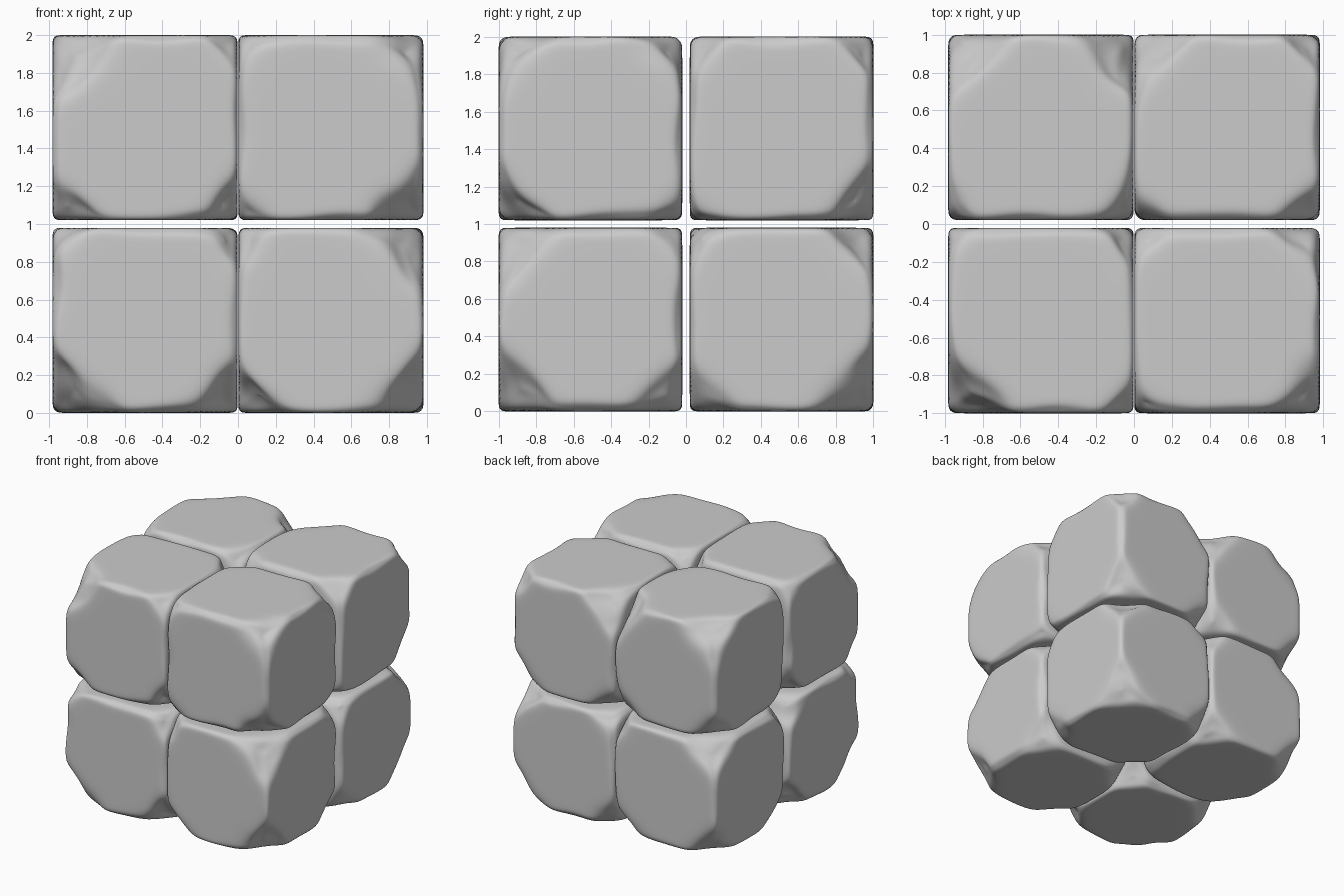
import bpy, bmesh, math
from mathutils import Vector, noise

if "Cube" in bpy.data.objects:
    bpy.data.objects.remove(bpy.data.objects["Cube"])

H = 0.49          # half size of a stone
R = 0.03          # edge rounding
SIGNS = [(x, y, z) for x in (-1, 1) for y in (-1, 1) for z in (-1, 1)]
EDGES = [Vector(s) for a in (-1, 1) for b in (-1, 1)
         for s in ((a, b, 0), (a, 0, b), (0, a, b))]

# Wear at each stone's eight corners (same sign order as SIGNS), as length along the edge
WEAR = [
    (.30, .15, .26, .20, .25, .15, .20, .15),
    (.20, .30, .20, .14, .20, .15, .20, .18),
    (.23, .15, .23, .25, .18, .15, .23, .15),
    (.18, .14, .20, .28, .15, .18, .20, .28),
    (.22, .15, .20, .15, .28, .28, .22, .15),
    (.14, .15, .15, .14, .26, .25, .14, .22),
    (.22, .15, .20, .15, .20, .15, .26, .24),
    (.15, .15, .18, .25, .14, .18, .24, .16),
]


def soft(t, k):
    """Smooth positive part, used to shave a surface back to a plane."""
    return k * math.log(1 + math.exp(t / k)) if t > -0.3 else 0.0


def worn(p, wear, seed):
    # Rounded box with vertices packed toward the edges
    p = Vector([H * math.sin(c * math.pi / 2) for c in p])
    core = Vector([max(-H + R, min(H - R, c)) for c in p])
    off = p - core
    if off.length > 1e-6:
        p = core + off.normalized() * R
    start = p.copy()
    # Slight uneven wear along the edges
    for e in EDGES:
        n = e.normalized()
        chip = 0.025 + 0.055 * noise.noise(start * 2.5 + seed)
        p -= n * soft(p.dot(n) - (2 * H - max(0.0, chip)) / math.sqrt(2), 0.007)
    # Broken corners
    for s, w in zip(SIGNS, wear):
        n = Vector(s).normalized()
        cut = w * 1.25 + 0.07 * noise.noise(start * 4 + seed * 2)
        p -= n * soft(p.dot(n) - (3 * H - cut) / math.sqrt(3), 0.02)
    return p


def stone(name, centre, wear, seed):
    bm = bmesh.new()
    bmesh.ops.create_cube(bm, size=2)
    bmesh.ops.subdivide_edges(bm, edges=bm.edges[:], cuts=39, use_grid_fill=True)
    for v in bm.verts:
        v.co = worn(v.co, wear, seed)
    # Soften the worn areas
    for _ in range(2):
        bmesh.ops.smooth_vert(bm, verts=bm.verts[:], factor=0.5,
                              use_axis_x=True, use_axis_y=True, use_axis_z=True)
    for f in bm.faces:
        f.smooth = True
    me = bpy.data.meshes.new(name)
    bm.to_mesh(me)
    bm.free()
    ob = bpy.data.objects.new(name, me)
    ob.location = centre
    bpy.context.collection.objects.link(ob)


# Two by two by two stack of stones
for i, (x, y, z) in enumerate(SIGNS):
    stone(f"stone_block_{i + 1}", (x * 0.492, y * 0.51, 1 + z * 0.51), WEAR[i],
          Vector((i * 7.3, i * 3.1, i * 5.7)))
